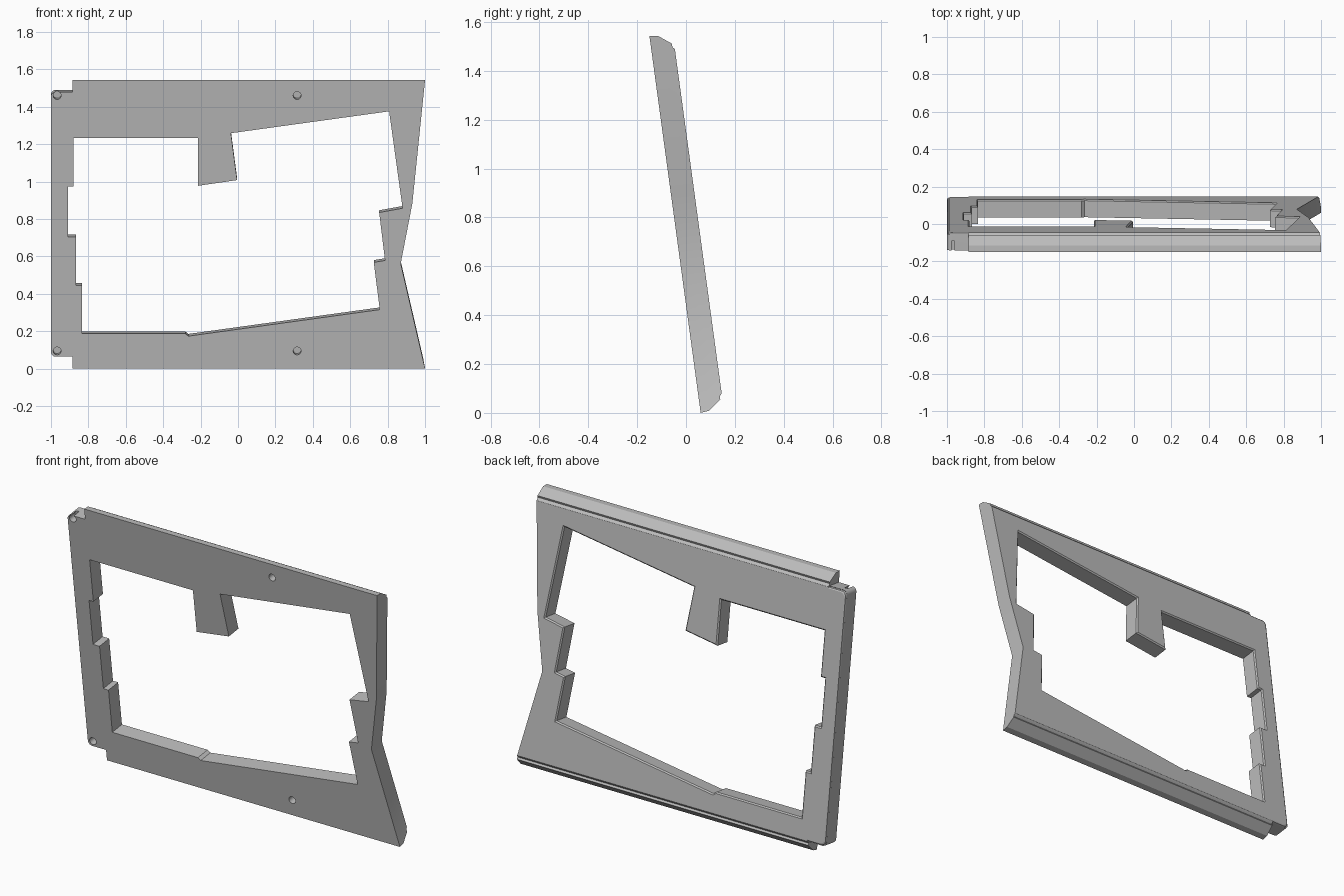
import bpy, bmesh, math
from mathutils import Vector, Matrix

cube = bpy.data.objects.get("Cube")
if cube:
    bpy.data.objects.remove(cube, do_unlink=True)

TILT = math.radians(7.74)
HEIGHT = 1.556          # length of the panel along its own slope
STEP_X = -0.885         # where the edge rails stop
PLACE = Matrix.Translation((0, 0.06, 0)) @ Matrix.Rotation(TILT, 4, 'X')

grey = bpy.data.materials.new("plain grey")
grey.use_nodes = True
colour = (0.5, 0.5, 0.5, 1)
grey.diffuse_color = colour
grey.node_tree.nodes["Principled BSDF"].inputs["Base Color"].default_value = colour


def loft(name, rings):
    """Closed solid through (depth, outline) rings with equal point counts."""
    bm = bmesh.new()
    loops = [[bm.verts.new((x, w, v)) for x, v in pts] for w, pts in rings]
    for a, b in zip(loops, loops[1:]):
        for i in range(len(a)):
            j = (i + 1) % len(a)
            bm.faces.new((a[i], a[j], b[j], b[i]))
    bm.faces.new(loops[0])
    bm.faces.new(loops[-1])
    bmesh.ops.recalc_face_normals(bm, faces=bm.faces)
    mesh = bpy.data.meshes.new(name)
    bm.to_mesh(mesh)
    bm.free()
    mesh.materials.append(grey)
    obj = bpy.data.objects.new(name, mesh)
    bpy.context.collection.objects.link(obj)
    obj.matrix_world = PLACE
    return obj


def grow(pts, d):
    """Mitred offset of a clockwise outline."""
    out = []
    for i, p in enumerate(pts):
        p = Vector(p)
        e1 = (p - Vector(pts[i - 1])).normalized()
        e2 = (Vector(pts[(i + 1) % len(pts)]) - p).normalized()
        n1, n2 = Vector((-e1.y, e1.x)), Vector((-e2.y, e2.x))
        out.append(p + (n1 + n2) * d / (1 + n1.dot(n2)))
    return out


def corner(x, v, r, start):
    """Rounded corner, quarter turn clockwise from the start angle."""
    return [(x + r * math.cos(math.radians(start - t)),
             v + r * math.sin(math.radians(start - t))) for t in range(0, 91, 18)]


def frame_outline(rail, inset):
    """Outer outline: rails cut back by rail, left end pulled in by inset."""
    low, high, r = 0.064 + inset, HEIGHT - 0.064 - inset, 0.025
    left = -1 + inset + r
    return (corner(left, low + r, r, 270) + corner(left, high - r, r, 180)
            + [(STEP_X, high), (STEP_X, HEIGHT - rail),
               (1 - 0.1 * rail, HEIGHT - rail), (0.932, 0.89), (0.87, 0.567),
               (1 - 0.23 * rail, rail), (STEP_X, rail), (STEP_X, low)])


# Frame with chamfered rails and a fine groove near the back
frame = loft("panel_frame", [
    (0, frame_outline(0, 0)), (0.035, frame_outline(0.004, 0)),
    (0.087, frame_outline(0.043, 0)), (0.081, frame_outline(0.054, 0.004)),
    (0.092, frame_outline(0.062, 0.006)), (0.096, frame_outline(0.068, 0.012))])

# Stepped window opening, clockwise from its upper left
window = [(-0.88, 1.243), (-0.215, 1.243), (-0.215, 0.986), (-0.005, 1.017),
          (-0.038, 1.27), (0.808, 1.388), (0.88, 0.865), (0.755, 0.842),
          (0.786, 0.583), (0.726, 0.573), (0.758, 0.318), (-0.265, 0.175),
          (-0.282, 0.188), (-0.833, 0.188), (-0.833, 0.449), (-0.866, 0.449),
          (-0.866, 0.711), (-0.908, 0.711), (-0.908, 0.983), (-0.88, 0.983)]
cutters = [loft("window_cutter", [(-0.05, window), (0.089, window),
                                  (0.097, grow(window, 0.008)),
                                  (0.12, grow(window, 0.008))])]

# Blind screw holes in the front
for x in (-0.967, 0.316):
    for v in (0.095, 1.473):
        ring = [(x + 0.021 * math.cos(k * math.pi / 12),
                 v + 0.021 * math.sin(k * math.pi / 12)) for k in range(24)]
        cutters.append(loft("hole_cutter", [(-0.05, ring), (0.05, ring)]))

for c in cutters:
    c.hide_render = True
    c.hide_set(True)
    mod = frame.modifiers.new("cut", 'BOOLEAN')
    mod.operation = 'DIFFERENCE'
    mod.solver = 'EXACT'
    mod.object = c

# Bake the cuts and drop the cutters
bpy.context.view_layer.update()
deps = bpy.context.evaluated_depsgraph_get()
baked = bpy.data.meshes.new_from_object(frame.evaluated_get(deps))
frame.modifiers.clear()
frame.data = baked
for c in cutters:
    bpy.data.objects.remove(c, do_unlink=True)

bpy.ops.object.select_all(action='DESELECT')
frame.select_set(True)
bpy.context.view_layer.objects.active = frame
bpy.ops.object.shade_smooth_by_angle(angle=math.radians(25))
